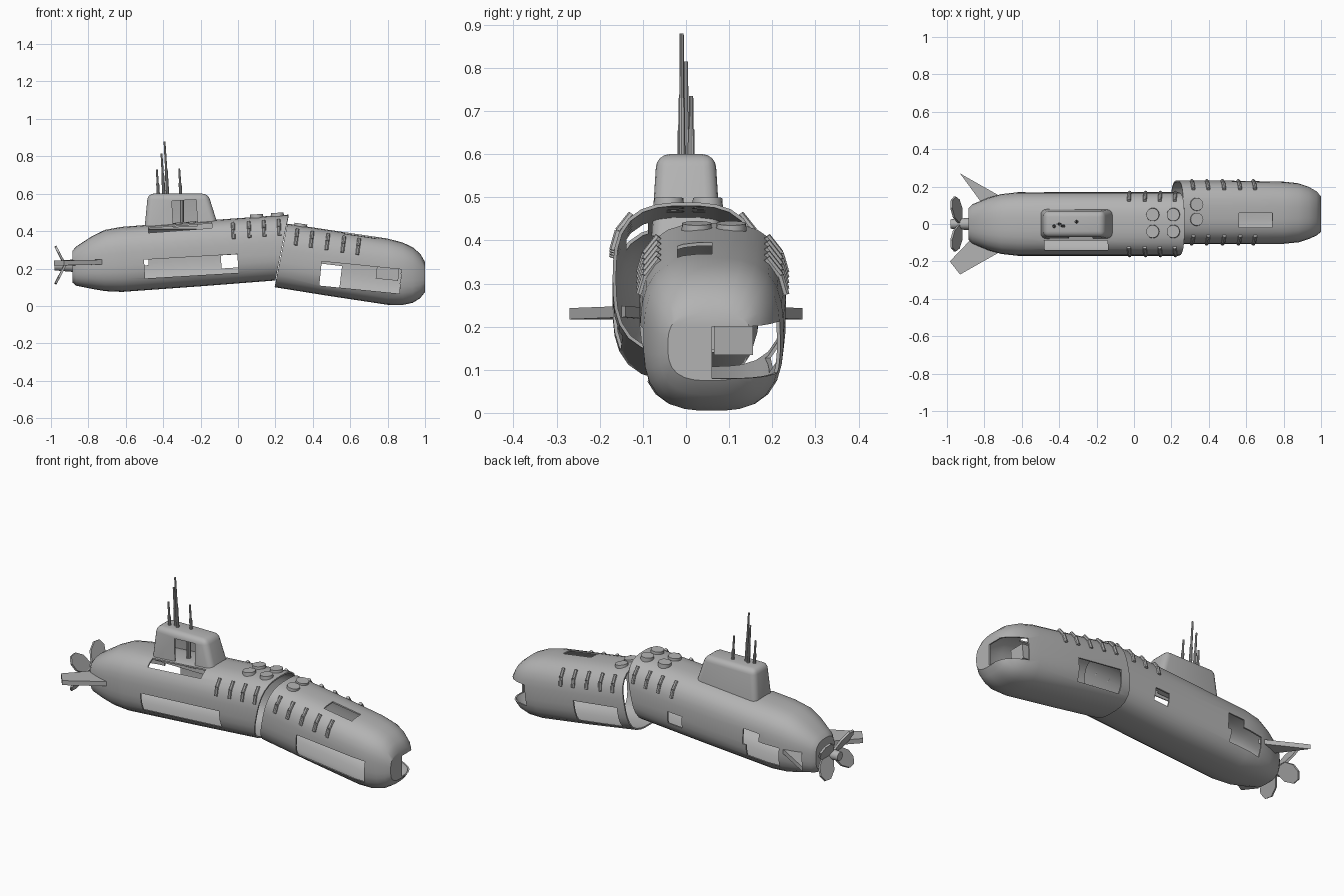
import bpy, bmesh
from math import sin, cos, pi
from mathutils import Vector, Matrix

if "Cube" in bpy.data.objects:
    bpy.data.objects.remove(bpy.data.objects["Cube"])

grey = bpy.data.materials.new("hull_grey")
grey.use_nodes = True
COL = (0.45, 0.45, 0.45, 1)
grey.diffuse_color = COL
grey.node_tree.nodes["Principled BSDF"].inputs["Base Color"].default_value = COL


def finish(name, bm, angle=0.6):
    bmesh.ops.recalc_face_normals(bm, faces=bm.faces)
    me = bpy.data.meshes.new(name)
    bm.to_mesh(me)
    bm.free()
    me.materials.append(grey)
    ob = bpy.data.objects.new(name, me)
    bpy.context.collection.objects.link(ob)
    smooth(ob, angle)
    return ob


def smooth(ob, angle=0.6):
    bpy.ops.object.select_all(action='DESELECT')
    bpy.context.view_layer.objects.active = ob
    ob.select_set(True)
    bpy.ops.object.shade_smooth_by_angle(angle=angle)


def apply(ob, kind, **props):
    mod = ob.modifiers.new(kind.lower(), kind)
    for key, value in props.items():
        setattr(mod, key, value)
    bpy.context.view_layer.objects.active = ob
    bpy.ops.object.modifier_apply(modifier=mod.name)


def box(name, center, size, tilt=0.0, bevel=0.0):
    bm = bmesh.new()
    bmesh.ops.create_cube(bm, size=1, matrix=Matrix.LocRotScale(
        Vector(center), Matrix.Rotation(tilt, 3, 'Y').to_quaternion(), Vector(size)))
    if bevel:
        bmesh.ops.bevel(bm, geom=bm.edges[:], offset=bevel, segments=2, affect='EDGES')
    return finish(name, bm)


def rod(name, a, b, r1, r2, sides=10):
    a, b = Vector(a), Vector(b)
    turn = (b - a).to_track_quat('Z', 'Y').to_matrix().to_4x4()
    bm = bmesh.new()
    bmesh.ops.create_cone(bm, cap_ends=True, segments=sides, radius1=r1, radius2=r2,
                          depth=(b - a).length, matrix=Matrix.Translation((a + b) / 2) @ turn)
    return finish(name, bm)


def plate(name, points, thick, normal):
    """Flat polygon extruded symmetrically along a normal."""
    bm = bmesh.new()
    off = Vector(normal) * thick
    face = bm.faces.new([bm.verts.new(Vector(p) - off / 2) for p in points])
    new = bmesh.ops.extrude_face_region(bm, geom=[face])["geom"]
    bmesh.ops.translate(bm, vec=off, verts=[v for v in new if isinstance(v, bmesh.types.BMVert)])
    return finish(name, bm, 0.3)


def section(a, hw, hh, n=2.9):
    c, s = cos(a), sin(a)
    r = (abs(c) ** n + abs(s) ** n) ** (-1 / n)
    return hw * r * c, hh * r * s


def hull(name, stations, cap):
    """Loft of rounded sections (x, y, z, half width, half height, skew), hollowed."""
    bm = bmesh.new()
    rings = []
    for x, y, z, hw, hh, skew in stations:
        ring = []
        for i in range(32):
            dy, dz = section(2 * pi * i / 32, hw, hh)
            ring.append(bm.verts.new((x + skew * dz, y + dy, z + dz)))
        rings.append(ring)
    for p, q in zip(rings, rings[1:]):
        for i in range(32):
            j = (i + 1) % 32
            bm.faces.new((p[i], p[j], q[j], q[i]))
    bm.faces.new(rings[cap])
    ob = finish(name, bm)
    apply(ob, 'SOLIDIFY', thickness=0.008, offset=-1)
    return ob


def cut(ob, openings):
    for center, size, tilt in openings:
        cutter = box("cutter", center, size, tilt)
        cutter.hide_render = True
        apply(ob, 'BOOLEAN', object=cutter, operation='DIFFERENCE', solver='EXACT')
        bpy.data.objects.remove(cutter)
    smooth(ob)


# Rear hull with torn openings
rear = hull("rear_hull", [
    (-.885, 0, .21, .085, .085, 0), (-.865, 0, .213, .105, .105, 0),
    (-.78, 0, .232, .14, .141, 0), (-.71, 0, .243, .16, .164, 0),
    (-.62, 0, .249, .17, .174, 0), (-.2, 0, .28, .17, .175, 0),
    (.235, 0, .312, .17, .176, .2)], 0)
cut(rear, [
    ((-.25, -.17, .212), (.5, .12, .1), -.06),       # long side gash
    ((-.045, .17, .238), (.09, .12, .07), -.06),     # small left window
    ((-.6, .17, .2), (.2, .12, .11), -.06),          # stern gash
    ((-.53, .17, .26), (.1, .12, .09), -.06),
    ((-.31, -.113, .43), (.34, .05, .12), -.06)])    # deck slot beside the sail

# Front hull, dropped and shifted sideways
front = hull("front_hull", [
    (.23, .062, .27, .17, .17, .2), (.5, .062, .228, .17, .174, .1),
    (.8, .06, .183, .166, .177, 0), (.88, .06, .172, .158, .167, 0),
    (.935, .06, .165, .14, .148, 0), (.975, .058, .16, .12, .118, 0),
    (1, .056, .155, .098, .08, 0)], -1)
cut(front, [
    ((.655, -.1, .152), (.43, .12, .13), .1),        # side gash
    ((.41, .23, .17), (.28, .12, .12), .12),         # left gash by the break
    ((.65, .02, .38), (.18, .08, .14), .1),          # deck hatch
    ((.95, .14, .145), (.16, .16, .12), .1)])        # bow tear

# Crate seen inside the bow
box("inner_locker", (.8, .11, .18), (.12, .09, .08), .1)

# Sail: tapered hollow tower
bm = bmesh.new()
levels = [(.41, -.5, -.1, .08), (.6, -.482, -.16, .068)]
low, top = [[bm.verts.new((x, y, z)) for x, y in ((a, -w), (b, -w), (b, w), (a, w))]
            for z, a, b, w in levels]
for i in range(4):
    j = (i + 1) % 4
    bm.faces.new((low[i], low[j], top[j], top[i]))
bm.faces.new(top)
edges = [e for e in bm.edges if not e.is_boundary]
bmesh.ops.bevel(bm, geom=edges, offset=.03, segments=4, affect='EDGES', profile=.5)
sail = finish("sail", bm)
apply(sail, 'SOLIDIFY', thickness=.006, offset=-1)
cut(sail, [((-.285, -.08, .495), (.13, .08, .14), -.05)])
rod("sail_inner_ladder", (-.3, -.02, .43), (-.3, -.02, .59), .012, .012)

# Masts leaning aft
for x, y, h in ((-.425, -.012, .73), (-.395, 0, .815), (-.375, -.01, .88), (-.305, .012, .735)):
    lean = (h - .58) * .06
    mid = (x - lean / 2, y, (h + .58) / 2)
    rod("mast_base", (x, y, .57), mid, .009, .008)
    rod("mast_tip", mid, (x - lean, y, h), .006, .005)


# Shoulder ribs on both sides
def ribs(xs, yc, axis, slant):
    for x in xs:
        for side in (-1, 1):
            pts = []
            for a in (.36, .6, .86):
                dy, dz = section(a, .172, .177)
                pts.append((x + slant * dz, yc + side * dy, axis(x) + dz))
            for p, q in zip(pts, pts[1:]):
                rod("shoulder_rib", p, q, .01, .01, 8)


ribs((-.02, .065, .145, .225), 0, lambda x: .295 + .073 * x, -.05)
ribs((.3, .38, .465, .55, .63), .062, lambda x: .305 - .152 * x, .12)

# Round launch hatches on the deck
for x, y, z, t in ((.1, .05, .478, -.07), (.1, -.04, .478, -.07), (.21, .05, .486, -.07),
                   (.21, -.04, .486, -.07), (.335, .105, .428, .15), (.335, .025, .428, .15)):
    up = Vector((sin(t), 0, cos(t))) * .012
    c = Vector((x, y, z))
    rod("launch_hatch", c - up, c + up, .036, .034, 20)

# Stern planes; the left one is broken narrower
plate("right_stern_plane", [(-.7, -.14, .235), (-.93, -.27, .23), (-.985, -.2, .23),
                            (-.87, -.08, .23)], .026, (0, 0, 1))
plate("left_stern_plane", [(-.7, .14, .235), (-.93, .27, .23), (-.82, .12, .23)],
      .026, (0, 0, 1))

# Propeller with four broad blades
rod("propeller_shaft", (-.98, 0, .215), (-.86, 0, .215), .025, .035, 12)
for sy in (-1, 1):
    for sz in (-1, 1):
        out = Vector((-.25, sy * .84, sz * .5)).normalized()
        wide = Vector((-.4, -sy * .45, sz * .75)).normalized()
        root = Vector((-.925, 0, .218))
        shape = [(.01, -.015), (.07, -.05), (.13, -.048), (.165, -.02),
                 (.165, .02), (.13, .048), (.07, .05), (.01, .015)]
        plate("propeller_blade", [root + out * u + wide * v for u, v in shape],
              .012, out.cross(wide).normalized())
